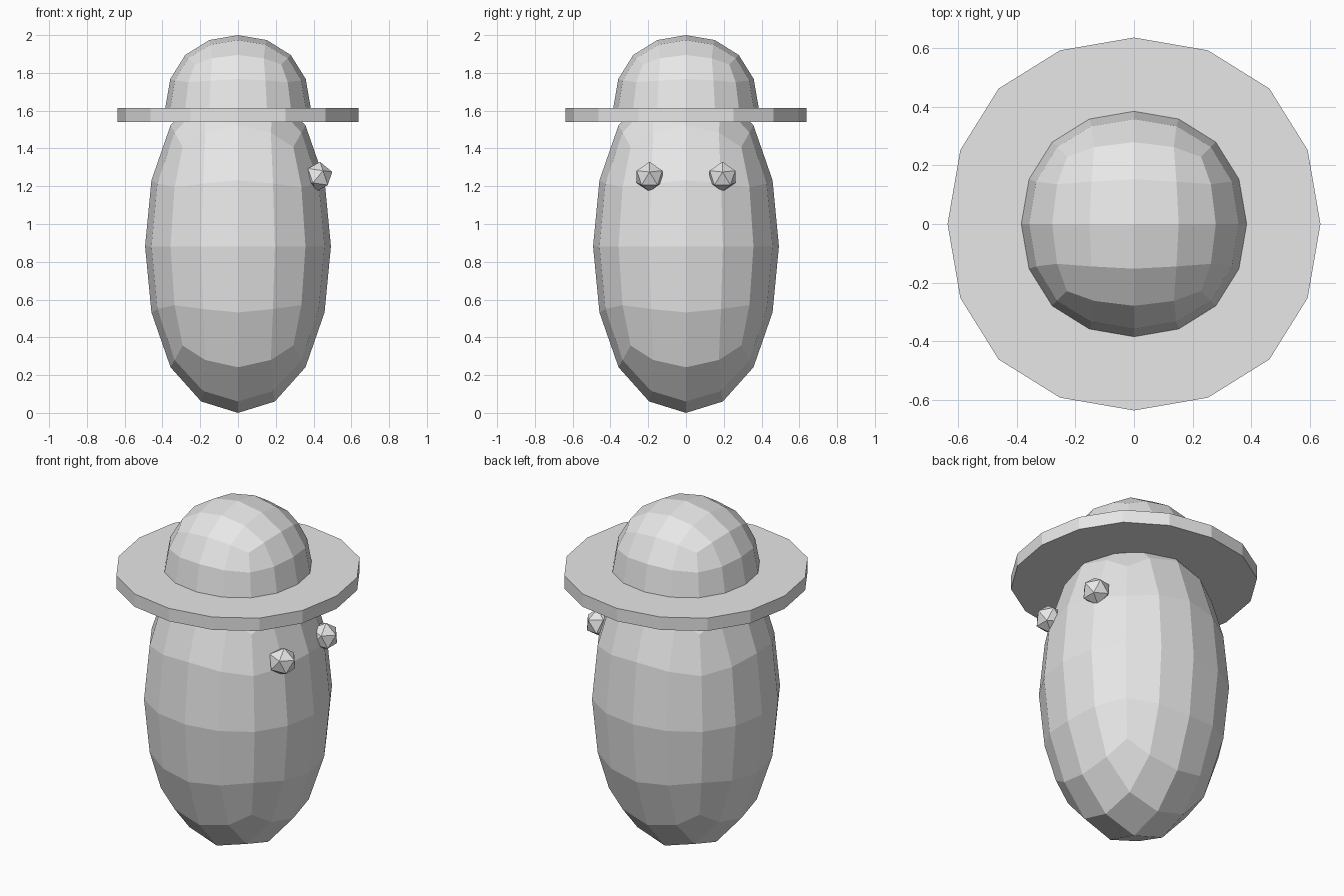
import bpy
import bmesh
from math import radians
from mathutils import Vector

cube = bpy.data.objects.get("Cube")
if cube:
    bpy.data.objects.remove(cube, do_unlink=True)

grey = bpy.data.materials.new("plain_grey")
grey.use_nodes = True
COLOUR = (0.8, 0.8, 0.8, 1)
grey.diffuse_color = COLOUR
grey.node_tree.nodes["Principled BSDF"].inputs["Base Color"].default_value = COLOUR


def round_cube(name, radius, height, centre_z):
    """Cube smoothed into a faceted ball, scaled to exact half sizes."""
    bpy.ops.mesh.primitive_cube_add(size=2)
    obj = bpy.context.object
    obj.name = name
    mod = obj.modifiers.new("rounding", 'SUBSURF')
    mod.levels = 2
    bpy.ops.object.modifier_apply(modifier=mod.name)
    reach = max(v.co.x for v in obj.data.vertices)
    for v in obj.data.vertices:
        v.co *= 1 / reach
        v.co.x *= radius
        v.co.y *= radius
        v.co.z *= height
    obj.location.z = centre_z
    obj.data.materials.append(grey)
    obj.data.shade_flat()
    return obj


# Body
round_cube("body", 0.492, 0.882, 0.882)

# Hat: upper half of a ball, its rim extruded into a brim
CROWN = 0.385
hat = round_cube("hat", CROWN, CROWN, 1.615)
bm = bmesh.new()
bm.from_mesh(hat.data)
bmesh.ops.delete(bm, geom=[v for v in bm.verts if v.co.z < -0.01], context='VERTS')
rim = [e for e in bm.edges if e.is_boundary]
for widen, drop in ((0.637 / CROWN, 0), (1, -0.075), (0.34 / 0.637, 0)):
    new = bmesh.ops.extrude_edge_only(bm, edges=rim)["geom"]
    rim = [g for g in new if isinstance(g, bmesh.types.BMEdge) and g.is_boundary]
    verts = [g for g in new if isinstance(g, bmesh.types.BMVert)]
    bmesh.ops.scale(bm, vec=Vector((widen, widen, 1)), verts=verts)
    bmesh.ops.translate(bm, vec=Vector((0, 0, drop)), verts=verts)
bmesh.ops.edgeloop_fill(bm, edges=rim)
bmesh.ops.recalc_face_normals(bm, faces=bm.faces[:])
bm.to_mesh(hat.data)
bm.free()
hat.data.shade_flat()

# Eyes
for name, side in (("left_eye", 1), ("right_eye", -1)):
    bpy.ops.mesh.primitive_ico_sphere_add(
        subdivisions=1, radius=0.08, location=(0.423, side * 0.193, 1.25),
        rotation=(0, radians(8), 0))
    eye = bpy.context.object
    eye.name = name
    eye.data.materials.append(grey)
